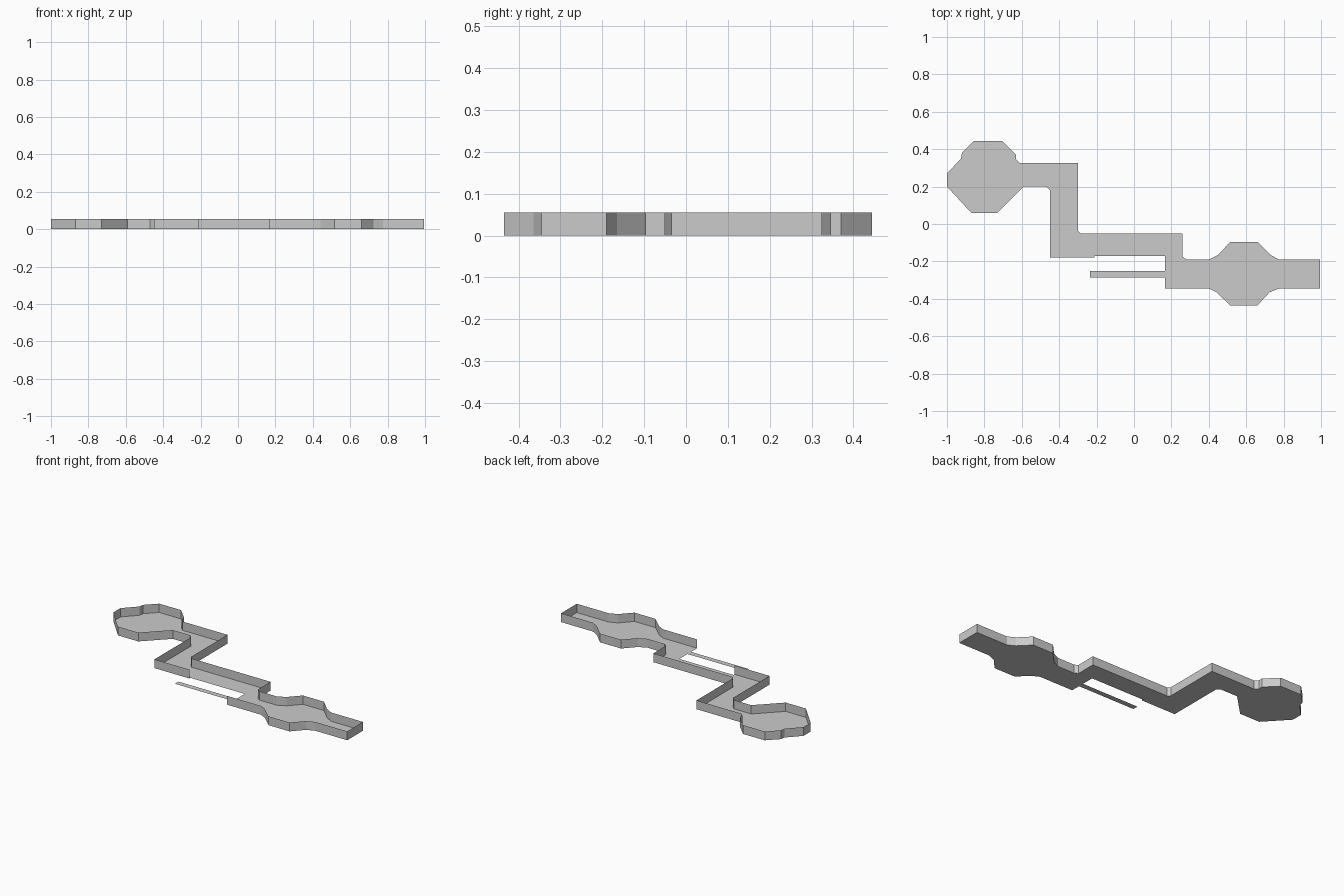
import bpy, bmesh, math
from mathutils import Vector

if "Cube" in bpy.data.objects:
    bpy.data.objects.remove(bpy.data.objects["Cube"])

H = 0.055      # wall height
PANEL = 0.075  # wall panel length

# Walled outline, from the open doorway's right end round to its left end
outline = [
    (0.165, -0.345), (0.40, -0.345), (0.44, -0.365), (0.515, -0.435), (0.66, -0.435),
    (0.725, -0.365), (0.775, -0.345), (0.995, -0.345), (0.995, -0.19), (0.775, -0.19),
    (0.73, -0.165), (0.66, -0.095), (0.515, -0.095), (0.45, -0.165), (0.40, -0.19),
    (0.28, -0.19), (0.26, -0.175), (0.26, -0.05), (-0.285, -0.05), (-0.30, -0.035),
    (-0.30, 0.325), (-0.61, 0.325), (-0.63, 0.345), (-0.63, 0.37), (-0.705, 0.445),
    (-0.855, 0.445), (-0.92, 0.38), (-0.925, 0.35), (-1.0, 0.27), (-1.0, 0.20),
    (-0.87, 0.06), (-0.73, 0.06), (-0.59, 0.20), (-0.47, 0.20), (-0.45, 0.18),
    (-0.45, -0.18), (-0.21, -0.18)]
doorway = [(-0.21, -0.17), (0.165, -0.17)]


def add_object(name, bm):
    mesh = bpy.data.meshes.new(name)
    bm.to_mesh(mesh)
    bm.free()
    obj = bpy.data.objects.new(name, mesh)
    bpy.context.collection.objects.link(obj)
    return obj


def flat_sheet(name, points):
    bm = bmesh.new()
    face = bm.faces.new([bm.verts.new((x, y, 0)) for x, y in points])
    face.normal_update()
    if face.normal.z < 0:
        face.normal_flip()
    bmesh.ops.triangulate(bm, faces=[face])
    return add_object(name, bm)


# Floor and the narrow ledge beside the doorway
flat_sheet("floor", outline + doorway)
flat_sheet("ledge", [(-0.235, -0.285), (0.165, -0.285), (0.165, -0.25), (-0.235, -0.25)])

# Thin upright walls, split into short panels
bm = bmesh.new()
path = [Vector((*outline[0], 0))]
for a, b in zip(outline, outline[1:]):
    a, b = Vector((*a, 0)), Vector((*b, 0))
    n = max(1, round((b - a).length / PANEL))
    path += [a.lerp(b, i / n) for i in range(1, n + 1)]
columns = [(bm.verts.new(p), bm.verts.new(p + Vector((0, 0, H)))) for p in path]
for (a0, a1), (b0, b1) in zip(columns, columns[1:]):
    bm.faces.new((a0, b0, b1, a1))
add_object("boundary_wall", bm)
